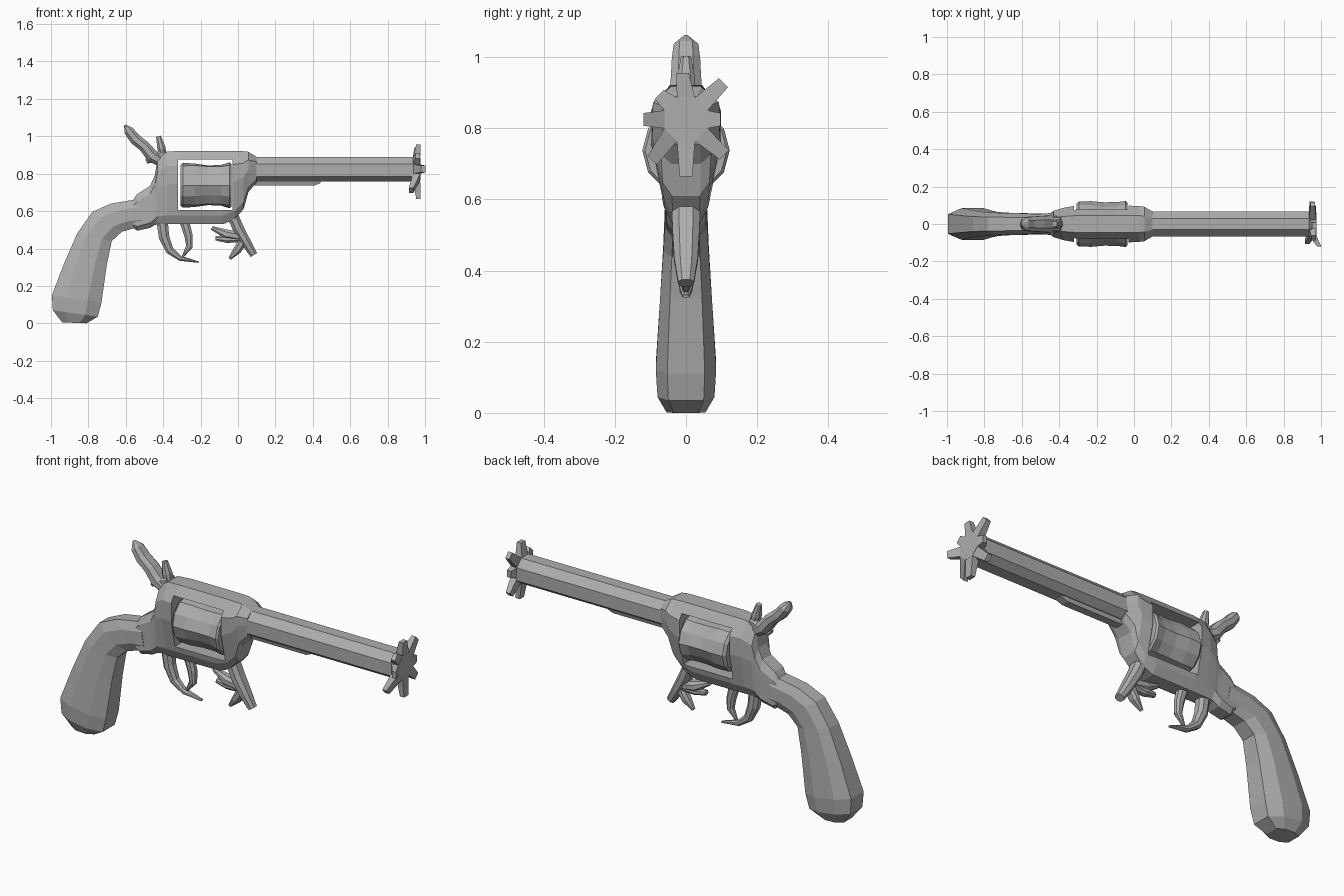
import bpy, bmesh, math
from mathutils import Vector

steel = bpy.data.materials.new("grey steel")
steel.diffuse_color = (0.42, 0.42, 0.42, 1)


def loft(name, rings):
    """Skin a list of equal-length point rings and cap both ends."""
    bm = bmesh.new()
    rows = [[bm.verts.new(p) for p in r] for r in rings]
    n = len(rows[0])
    for a, b in zip(rows, rows[1:]):
        for i in range(n):
            j = (i + 1) % n
            bm.faces.new((a[i], a[j], b[j], b[i]))
    bm.faces.new(rows[0][::-1])
    bm.faces.new(rows[-1])
    bmesh.ops.recalc_face_normals(bm, faces=bm.faces)
    me = bpy.data.meshes.new(name)
    bm.to_mesh(me)
    bm.free()
    me.materials.append(steel)
    ob = bpy.data.objects.new(name, me)
    bpy.context.collection.objects.link(ob)
    return ob


def pair_ring(a, b, hw, flat=0.62):
    """Octagon between two outline points a, b in the xz plane, half width hw."""
    pts = []
    for t, w in ((0, flat), (0.28, 1), (0.72, 1), (1, flat)):
        pts.append((a[0] + (b[0] - a[0]) * t, hw * w, a[1] + (b[1] - a[1]) * t))
    return pts + [(x, -y, z) for x, y, z in reversed(pts)]


def limb(name, path):
    """Tapering bent rod; path points are (x, z, in-plane radius, half width)."""
    rings = []
    for i, (x, z, r, hy) in enumerate(path):
        p, q = path[max(i - 1, 0)], path[min(i + 1, len(path) - 1)]
        d = Vector((q[0] - p[0], q[1] - p[1])).normalized()
        n = Vector((-d.y, d.x)) * r
        rings.append(pair_ring((x - n.x, z - n.y), (x + n.x, z + n.y), hy, 0.5))
    return loft(name, rings)


# Curved grip, from butt to neck: back point, front point, half width
grip = [((-0.94, 0.005), (-0.81, 0.0), 0.055), ((-0.99, 0.07), (-0.75, 0.035), 0.08),
        ((-0.995, 0.15), (-0.73, 0.11), 0.085), ((-0.93, 0.32), (-0.70, 0.32), 0.073),
        ((-0.86, 0.48), (-0.675, 0.44), 0.064), ((-0.78, 0.595), (-0.62, 0.49), 0.06),
        ((-0.68, 0.64), (-0.55, 0.51), 0.058), ((-0.53, 0.665), (-0.50, 0.51), 0.056)]
loft("grip", [pair_ring(*g) for g in grip])

# Frame: x, bottom z, top z, lower / upper / top half widths
frame_sections = [(-0.56, 0.51, 0.66, 0.05, 0.05, 0.03), (-0.54, 0.495, 0.69, 0.054, 0.052, 0.035),
                  (-0.47, 0.51, 0.735, 0.056, 0.056, 0.036), (-0.445, 0.525, 0.79, 0.056, 0.06, 0.038),
                  (-0.43, 0.53, 0.88, 0.057, 0.07, 0.035), (-0.38, 0.53, 0.918, 0.06, 0.086, 0.04),
                  (-0.31, 0.53, 0.922, 0.062, 0.098, 0.045), (-0.08, 0.53, 0.922, 0.062, 0.098, 0.045),
                  (-0.02, 0.555, 0.922, 0.062, 0.098, 0.045), (0.03, 0.61, 0.92, 0.066, 0.095, 0.045),
                  (0.055, 0.70, 0.917, 0.07, 0.092, 0.042), (0.10, 0.755, 0.89, 0.063, 0.066, 0.03)]


def frame_ring(x, zb, zt, wl, wu, wt):
    h = zt - zb
    half = [(x, wl * 0.6, zb), (x, wl, zb + h * 0.12), (x, wu, zb + h * 0.55),
            (x, wu, zt - h * 0.2), (x, wt, zt)]
    return half + [(a, -b, c) for a, b, c in reversed(half)]


frame = loft("frame", [frame_ring(*s) for s in frame_sections])

# Window cut right through the frame
cutter = loft("window_cutter", [[(x, y, z) for y, z in
              ((-0.3, 0.605), (0.3, 0.605), (0.3, 0.875), (-0.3, 0.875))] for x in (-0.32, -0.03)])
cutter.hide_render = True
cutter.hide_viewport = True
cut = frame.modifiers.new("window", "BOOLEAN")
cut.object = cutter
cut.operation = "DIFFERENCE"
cut.solver = "EXACT"

# Dented cylinder: x, radius, flute depth
drum = [(-0.308, 0.108, 0), (-0.295, 0.12, 0), (-0.23, 0.122, 0.006), (-0.16, 0.116, 0.01),
        (-0.09, 0.117, 0.008), (-0.045, 0.123, 0), (-0.036, 0.115, 0)]
loft("cylinder", [[(x, (r - d * (i % 2)) * math.cos(i * math.pi / 6),
                    0.738 + (r - d * (i % 2)) * math.sin(i * math.pi / 6))
                   for i in range(12)] for x, r, d in drum])

# Octagonal barrel and the rod below it
section = [(0.03, 0.89), (0.066, 0.852), (0.066, 0.785), (0.03, 0.757)]
section += [(-y, z) for y, z in reversed(section)]
loft("barrel", [[(x, y, z) for y, z in section] for x in (0.07, 0.95)])
loft("ejector_rod", [[(x, -0.03, 0.77), (x, -0.02, z), (x, 0.02, z), (x, 0.03, 0.77)]
                     for x, z in ((0.04, 0.738), (0.41, 0.738), (0.44, 0.75))])

# Burst muzzle: solid core with blunt petals; tips are (x, y, z offset)
tips = [(0.96, 0.097, 0), (0.955, 0.105, 0.103), (0.965, -0.01, 0.13), (0.96, -0.075, 0.07),
        (0.99, -0.12, 0), (0.925, -0.095, -0.115), (0.965, 0, -0.16), (0.95, 0.108, -0.1)]


def valley(i, x, r=0.066):
    a = (i - 0.5) * math.pi / 4
    return Vector((x, r * math.cos(a), 0.825 + r * math.sin(a)))


loft("muzzle_core", [[valley(i, x) for i in range(8)] for x in (0.935, 0.975)])
for i, (x, y, dz) in enumerate(tips):
    tip = Vector((x, y, 0.825 + dz))
    side = (valley(i + 1, 0) - valley(i, 0)).normalized() * 0.018
    fwd = Vector((0.012, 0, 0))
    base = [valley(i, 0.935), valley(i + 1, 0.935), valley(i + 1, 0.974), valley(i, 0.974)]
    end = [tip - side - fwd, tip + side - fwd, tip + side + fwd, tip - side + fwd]
    loft(f"muzzle_petal_{i + 1}", [base, end])

# Hammer with its pointed spur and a thin upright splinter
limb("hammer", [(-0.40, 0.86, 0.03, 0.04), (-0.46, 0.895, 0.035, 0.045), (-0.50, 0.945, 0.03, 0.042),
                (-0.55, 0.985, 0.03, 0.04), (-0.585, 1.03, 0.026, 0.035), (-0.605, 1.06, 0.005, 0.006)])
limb("hammer_splinter", [(-0.395, 0.88, 0.018, 0.025), (-0.41, 0.94, 0.022, 0.025),
                         (-0.425, 1.0, 0.013, 0.014)])
limb("hammer_knuckle", [(-0.49, 0.865, 0.012, 0.022), (-0.45, 0.885, 0.025, 0.035),
                        (-0.39, 0.91, 0.022, 0.035)])

# Trigger and the broken halves of the guard
limb("trigger", [(-0.285, 0.54, 0.026, 0.022), (-0.265, 0.47, 0.022, 0.02),
                 (-0.26, 0.41, 0.018, 0.017), (-0.30, 0.35, 0.004, 0.006)])
limb("rear_guard_claw", [(-0.405, 0.54, 0.03, 0.03), (-0.395, 0.46, 0.028, 0.028),
                         (-0.365, 0.39, 0.022, 0.022), (-0.31, 0.348, 0.014, 0.018),
                         (-0.21, 0.327, 0.004, 0.01)])
limb("front_guard_stem", [(-0.03, 0.58, 0.03, 0.04), (0.0, 0.51, 0.03, 0.038),
                          (0.045, 0.43, 0.026, 0.033), (0.085, 0.365, 0.02, 0.022)])
branches = [[(0.03, 0.46, 0.024), (-0.06, 0.475, 0.026), (-0.14, 0.51, 0.01)],
            [(0.02, 0.455, 0.022), (-0.06, 0.45, 0.02), (-0.12, 0.455, 0.012)],
            [(0.03, 0.445, 0.024), (-0.005, 0.39, 0.022), (-0.045, 0.345, 0.008)]]
for i, b in enumerate(branches):
    limb(f"front_guard_splinter_{i + 1}", [(x, z, r, r * 1.1) for x, z, r in b])
